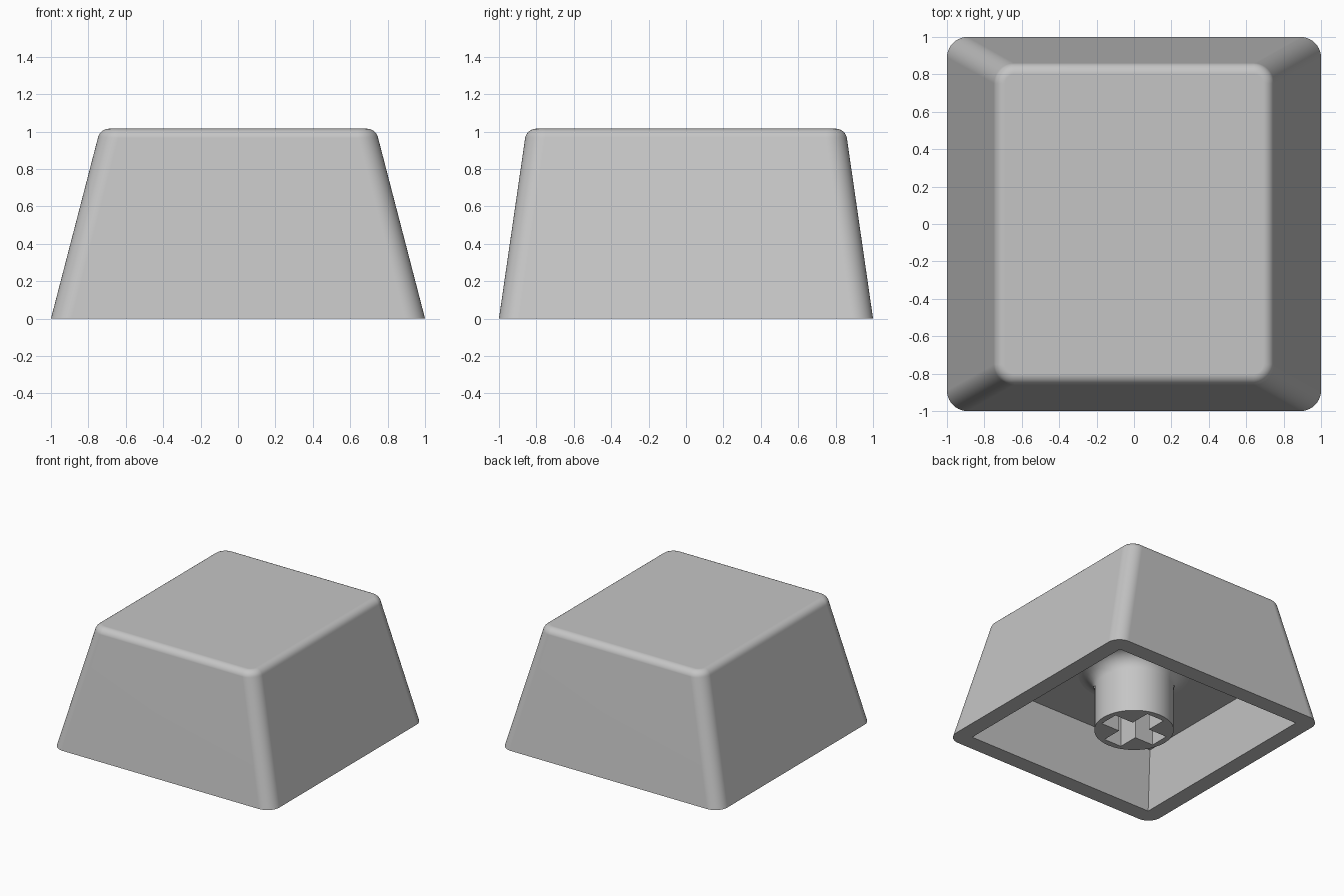
import bpy, bmesh
from math import radians, sin, cos, pi

if "Cube" in bpy.data.objects:
    bpy.data.objects.remove(bpy.data.objects["Cube"])

HEIGHT = 1.015
CEILING = 0.48

grey = bpy.data.materials.new("plain grey")
grey.use_nodes = True
colour = (0.56, 0.56, 0.56, 1)
grey.diffuse_color = colour
grey.node_tree.nodes["Principled BSDF"].inputs["Base Color"].default_value = colour


def outline(hx, hy, r, steps=10):
    """Rounded rectangle; r = 0 gives a rectangle, r = hx = hy a circle."""
    points = []
    for i, (sx, sy) in enumerate([(1, 1), (-1, 1), (-1, -1), (1, -1)]):
        for k in range(steps + 1):
            a = (i + k / steps) * pi / 2
            points.append((sx * (hx - r) + r * cos(a), sy * (hy - r) + r * sin(a)))
    return points


def loft(name, levels):
    """Closed solid through outlines given as (half x, half y, corner radius, z)."""
    bm = bmesh.new()
    rings = [[bm.verts.new((x, y, z)) for x, y in outline(hx, hy, r)]
             for hx, hy, r, z in levels]
    n = len(rings[0])
    for low, high in zip(rings, rings[1:]):
        for i in range(n):
            j = (i + 1) % n
            bm.faces.new((low[i], low[j], high[j], high[i]))
    bm.faces.new(rings[0][::-1])
    bm.faces.new(rings[-1])
    bmesh.ops.remove_doubles(bm, verts=bm.verts, dist=1e-5)
    bmesh.ops.recalc_face_normals(bm, faces=bm.faces)
    mesh = bpy.data.meshes.new(name)
    bm.to_mesh(mesh)
    bm.free()
    mesh.materials.append(grey)
    obj = bpy.data.objects.new(name, mesh)
    bpy.context.collection.objects.link(obj)
    return obj


def activate(obj):
    bpy.ops.object.select_all(action="DESELECT")
    obj.select_set(True)
    bpy.context.view_layer.objects.active = obj


def cut(obj, cutter):
    """Subtract the cutter for good, then drop it."""
    activate(obj)
    mod = obj.modifiers.new("cut", "BOOLEAN")
    mod.operation = "DIFFERENCE"
    mod.solver = "EXACT"
    mod.object = cutter
    bpy.ops.object.modifier_apply(modifier=mod.name)
    bpy.data.objects.remove(cutter)


def smooth(obj):
    activate(obj)
    bpy.ops.object.shade_smooth_by_angle(angle=radians(30))
    mod = obj.modifiers.new("flat faces", "WEIGHTED_NORMAL")
    mod.keep_sharp = True


# Tapered cap with a rolled top edge
fillet = 0.06
levels = [(1, 1, 0.11, 0)]
for k in range(9):
    a = radians(11 + 79 * k / 8)
    out = fillet * cos(a)
    levels.append((0.69 + out, 0.801 + out, 0.05 + out,
                   HEIGHT - fillet + fillet * sin(a)))
cap = loft("cap_shell", levels)

# Hollow underside with sharp corners
slope_x, slope_y = 0.045 / CEILING, 0.075 / CEILING
cavity = [(0.865 - slope_x * z, 0.865 - slope_y * z, 0, z) for z in (-0.1, CEILING)]
cut(cap, loft("cavity", cavity))

# Round stem flaring into the ceiling
stem_r, flare = 0.3, 0.12
levels = [(stem_r, stem_r, stem_r, 0)]
for k in range(9):
    a = pi / 2 * k / 8
    r = stem_r + flare * (1 - cos(a))
    levels.append((r, r, r, CEILING - flare + flare * sin(a)))
levels.append((r, r, r, CEILING + 0.02))
stem = loft("stem", levels)

# Cross-shaped socket in the stem
for hx, hy in [(0.25, 0.08), (0.08, 0.25)]:
    cut(stem, loft("socket", [(hx, hy, 0, -0.1), (hx, hy, 0, 0.42)]))

for part in (cap, stem):
    smooth(part)
